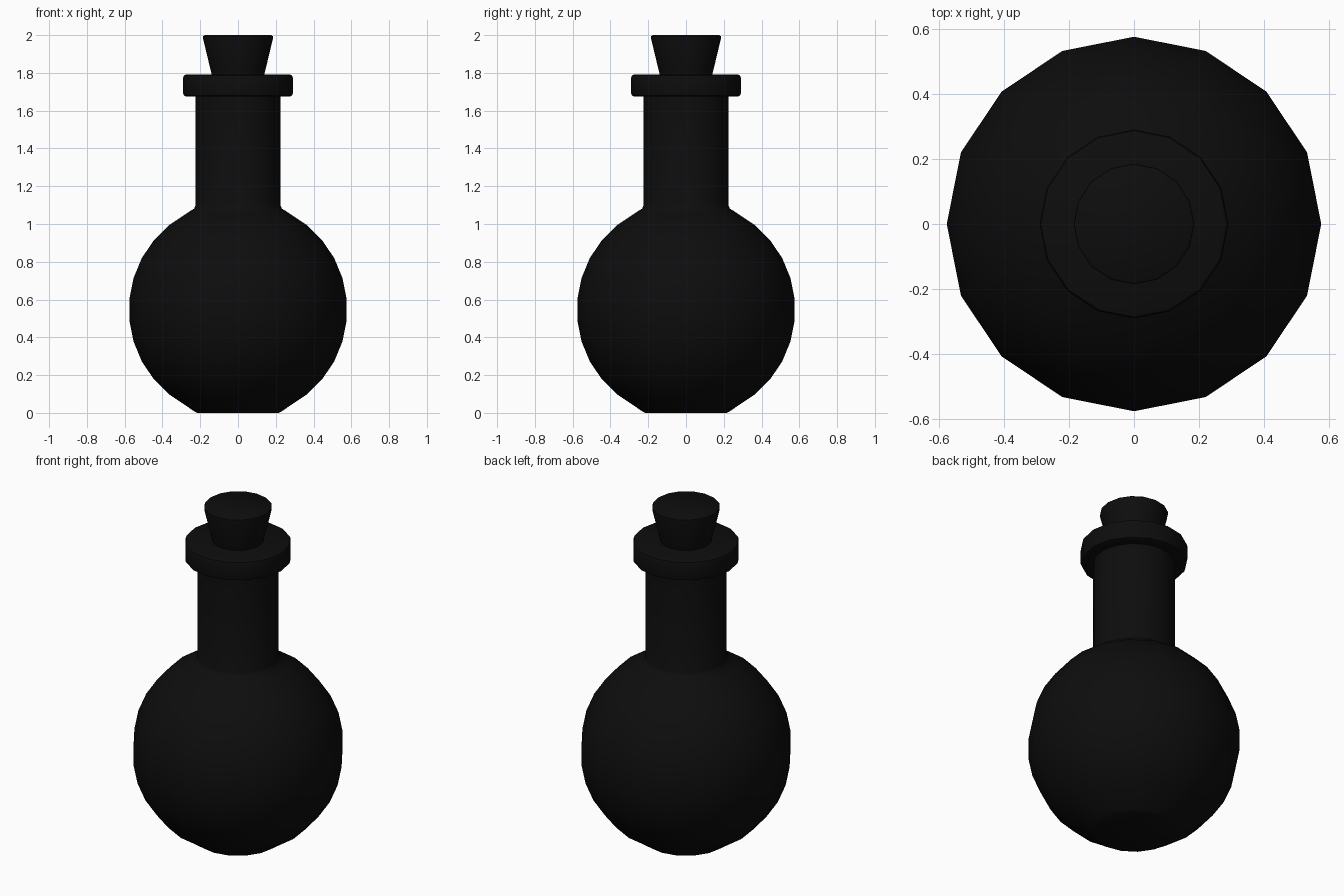
import bpy
import bmesh
from math import cos, sin, pi, radians

SIDES = 16

default_cube = bpy.data.objects.get("Cube")
if default_cube:
    bpy.data.objects.remove(default_cube, do_unlink=True)


def make_material(name, colour):
    mat = bpy.data.materials.new(name)
    mat.use_nodes = True
    mat.diffuse_color = colour
    bsdf = next(n for n in mat.node_tree.nodes if n.type == 'BSDF_PRINCIPLED')
    bsdf.inputs["Base Color"].default_value = colour
    return mat


def lathe(name, profile, mat):
    """Turn a bottom-to-top (radius, height) profile into a capped solid."""
    bm = bmesh.new()
    rings = []
    for r, z in profile:
        rings.append([bm.verts.new((r * cos(2 * pi * i / SIDES),
                                    r * sin(2 * pi * i / SIDES), z))
                      for i in range(SIDES)])
    for low, high in zip(rings, rings[1:]):
        for i in range(SIDES):
            j = (i + 1) % SIDES
            bm.faces.new((low[i], low[j], high[j], high[i]))
    bm.faces.new(rings[0][::-1])
    bm.faces.new(rings[-1])
    mesh = bpy.data.meshes.new(name)
    bm.to_mesh(mesh)
    bm.free()
    mesh.materials.append(mat)
    obj = bpy.data.objects.new(name, mesh)
    bpy.context.collection.objects.link(obj)
    bpy.ops.object.select_all(action='DESELECT')
    obj.select_set(True)
    bpy.context.view_layer.objects.active = obj
    bpy.ops.object.shade_smooth_by_angle(angle=radians(40))
    return obj


black = make_material("near black", (0.004, 0.004, 0.004, 1))

# Round flask body with a flattened base, straight neck
radius, centre, step = 0.578, 0.546, pi / 16
bulb = [(radius * cos(step * (k + 0.5)), centre + radius * sin(step * (k + 0.5)))
        for k in range(-6, 6)]
body = [(0.215, 0.0), (0.232, 0.008)] + bulb + [
    (0.232, 1.082), (0.224, 1.1), (0.224, 1.7)]
lathe("flask_body", body, black)

# Rounded lip around the mouth
lip = [(0.224, 1.675), (0.275, 1.675), (0.286, 1.68), (0.29, 1.692),
       (0.29, 1.774), (0.286, 1.786), (0.275, 1.791)]
lathe("neck_lip", lip, black)

# Tapered stopper
stopper = [(0.125, 1.74), (0.139, 1.79), (0.185, 1.982), (0.184, 1.994), (0.176, 2.0)]
lathe("stopper", stopper, black)
